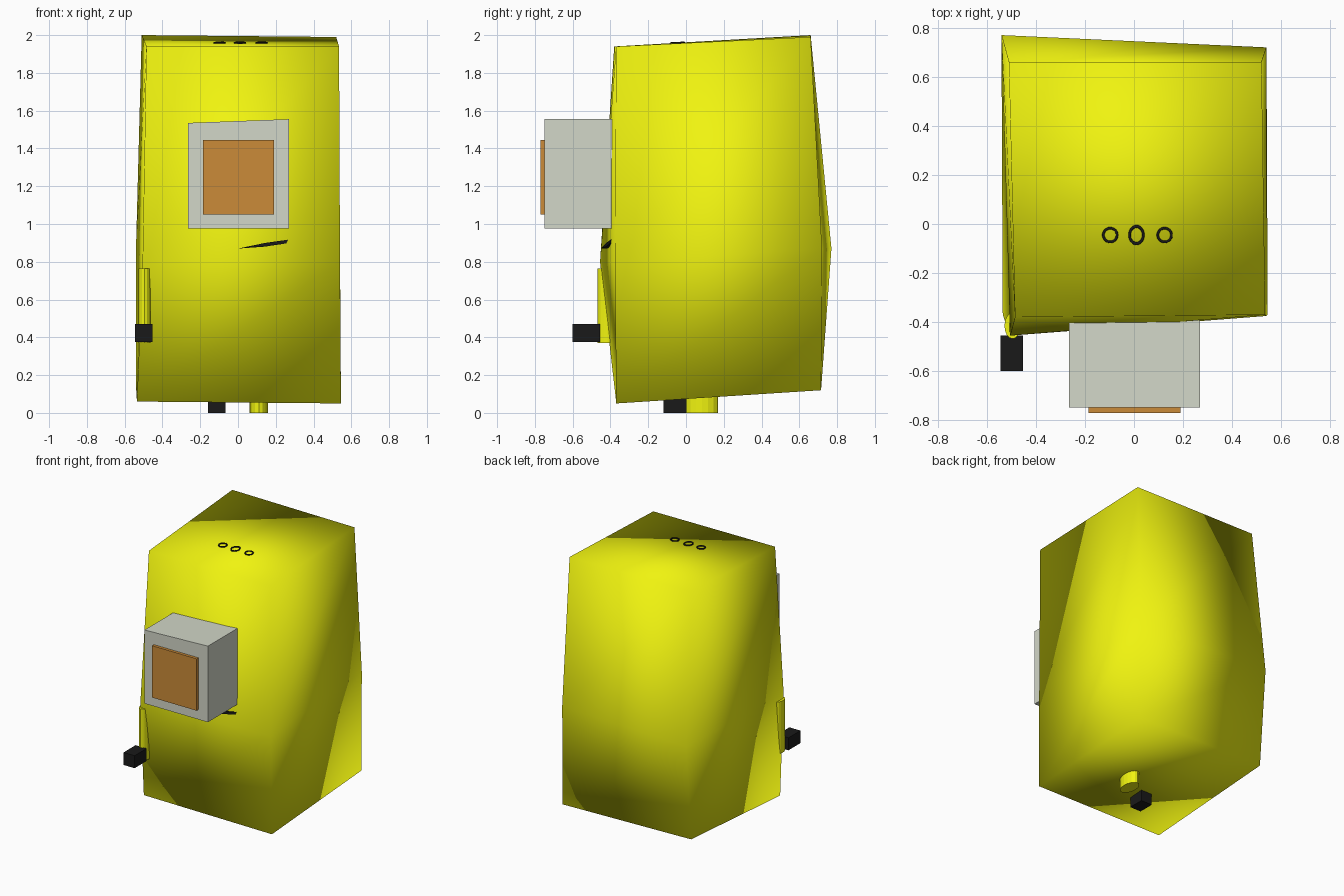
import bpy, bmesh
from mathutils import Matrix, Vector

if "Cube" in bpy.data.objects:
    bpy.data.objects.remove(bpy.data.objects["Cube"])


def material(name, rgb):
    m = bpy.data.materials.new(name)
    m.diffuse_color = (*rgb, 1)
    m.use_nodes = True
    m.node_tree.nodes["Principled BSDF"].inputs["Base Color"].default_value = m.diffuse_color
    return m


YELLOW = material("yellow", (0.87, 0.9, 0.005))
BLACK = material("black", (0.01, 0.01, 0.01))
PALE = material("pale", (0.65, 0.68, 0.58))
ORANGE = material("orange", (0.6, 0.26, 0.04))


def finish(name, bm, mat, smooth=False):
    bmesh.ops.recalc_face_normals(bm, faces=bm.faces)
    for f in bm.faces:
        f.smooth = smooth
    me = bpy.data.meshes.new(name)
    bm.to_mesh(me)
    bm.free()
    me.materials.append(mat)
    ob = bpy.data.objects.new(name, me)
    bpy.context.collection.objects.link(ob)
    return ob


def loft(name, rings, mat, smooth=False):
    bm = bmesh.new()
    vs = [[bm.verts.new(p) for p in r] for r in rings]
    n = len(vs[0])
    for a, b in zip(vs, vs[1:]):
        for i in range(n):
            j = (i + 1) % n
            bm.faces.new((a[i], a[j], b[j], b[i]))
    bm.faces.new(vs[0][::-1])
    bm.faces.new(vs[-1])
    return finish(name, bm, mat, smooth)


def box(name, x, y, z, mat, top_tilt=0.0):
    rings = [[(x[0], v, z[0]), (x[1], v, z[0]),
              (x[1], v, z[1]), (x[0], v, z[1] - top_tilt)] for v in y]
    return loft(name, rings, mat)


def post(name, centre, rx, ry, z, mat):
    bm = bmesh.new()
    m = Matrix.LocRotScale(Vector((*centre, sum(z) / 2)), None, (rx, ry, z[1] - z[0]))
    bmesh.ops.create_cone(bm, cap_ends=True, segments=16, radius1=1, radius2=1,
                          depth=1, matrix=m)
    return finish(name, bm, mat)


# Body: three-level slightly skewed block, fully smooth shaded
loft("body", [
    [(-0.535, -0.37, 0.06), (0.545, -0.37, 0.05), (0.54, 0.715, 0.12), (-0.54, 0.71, 0.14)],
    [(-0.505, -0.455, 0.80), (0.54, -0.375, 0.80), (0.54, 0.72, 0.87), (-0.54, 0.77, 0.87)],
    [(-0.485, -0.38, 1.94), (0.535, -0.37, 1.94), (0.52, 0.66, 1.99), (-0.51, 0.66, 2.0)],
], YELLOW, True)

# Single protruding eye
box("eye", (-0.265, 0.27), (-0.748, -0.36), (0.975, 1.555), PALE, 0.02)
box("pupil", (-0.185, 0.19), (-0.77, -0.70), (1.05, 1.445), ORANGE)

# Crooked mouth wedge
profile = [(0.0, 0.87), (0.14, 0.88), (0.255, 0.897), (0.265, 0.917), (0.14, 0.899)]
loft("mouth", [[(x, -0.45 + 0.19 * x, z) for x, z in profile],
               [(x, -0.36, z) for x, z in profile]], BLACK)

# Arm with hand, leg with foot
post("arm", (-0.495, -0.415), 0.033, 0.053, (0.37, 0.765), YELLOW)
box("hand", (-0.545, -0.452), (-0.60, -0.455), (0.375, 0.47), BLACK)
post("leg", (0.11, 0.085), 0.05, 0.085, (0.0, 0.4), YELLOW)
box("foot", (-0.16, -0.067), (-0.12, 0.0), (0.0, 0.10), BLACK)

# Hair rings lying on the top
for i, (x, sy) in enumerate([(-0.097, 1.0), (0.01, 1.25), (0.125, 1.0)]):
    bpy.ops.mesh.primitive_torus_add(major_segments=32, minor_segments=8,
                                     major_radius=0.028, minor_radius=0.005,
                                     location=(x, -0.045, 1.959), rotation=(0.05, 0, 0))
    ring = bpy.context.object
    ring.name = f"hair_ring_{i + 1}"
    ring.scale = (1, sy, 1)
    ring.data.materials.append(BLACK)
    bpy.ops.object.shade_smooth()
